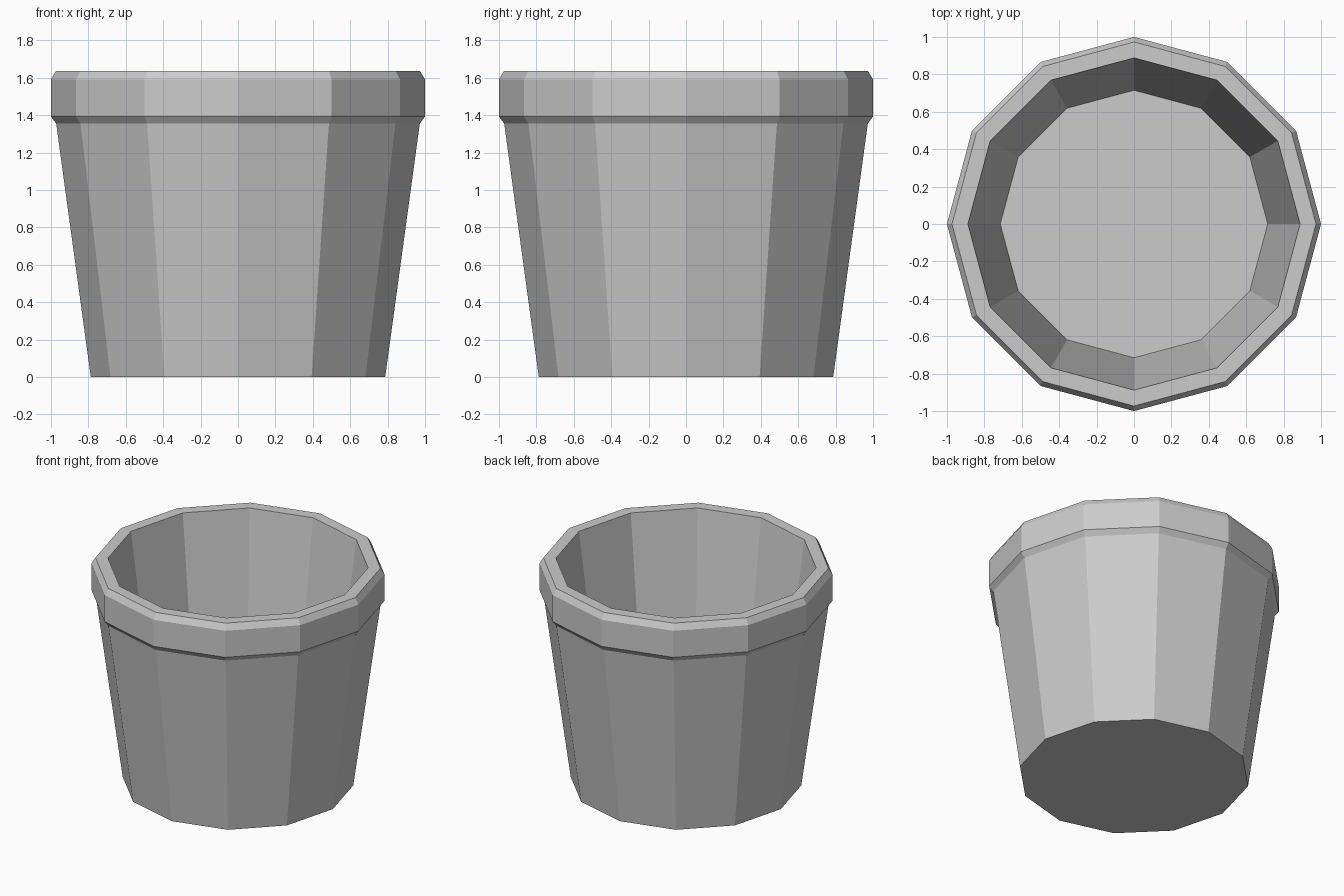
import bpy, bmesh, math

if "Cube" in bpy.data.objects:
    bpy.data.objects.remove(bpy.data.objects["Cube"])

SIDES = 12
# Pot wall section (radius, z): outer wall, bevelled rim, inner wall down to floor
PROFILE = [(0.787, 0), (0.972, 1.355), (1.0, 1.393), (1.0, 1.592),
           (0.973, 1.637), (0.888, 1.637), (0.715, 0.34)]

bm = bmesh.new()
rings = [[bm.verts.new((r * math.cos(2 * math.pi * i / SIDES),
                        r * math.sin(2 * math.pi * i / SIDES), z))
          for i in range(SIDES)] for r, z in PROFILE]

# Wall bands between neighbouring rings
for a, b in zip(rings, rings[1:]):
    for i in range(SIDES):
        j = (i + 1) % SIDES
        bm.faces.new((a[i], a[j], b[j], b[i]))

# Underside and inner floor
bm.faces.new(rings[0][::-1])
bm.faces.new(rings[-1])
bmesh.ops.recalc_face_normals(bm, faces=bm.faces[:])

mesh = bpy.data.meshes.new("plant_pot")
bm.to_mesh(mesh)
bm.free()
bpy.context.collection.objects.link(bpy.data.objects.new("plant_pot", mesh))
